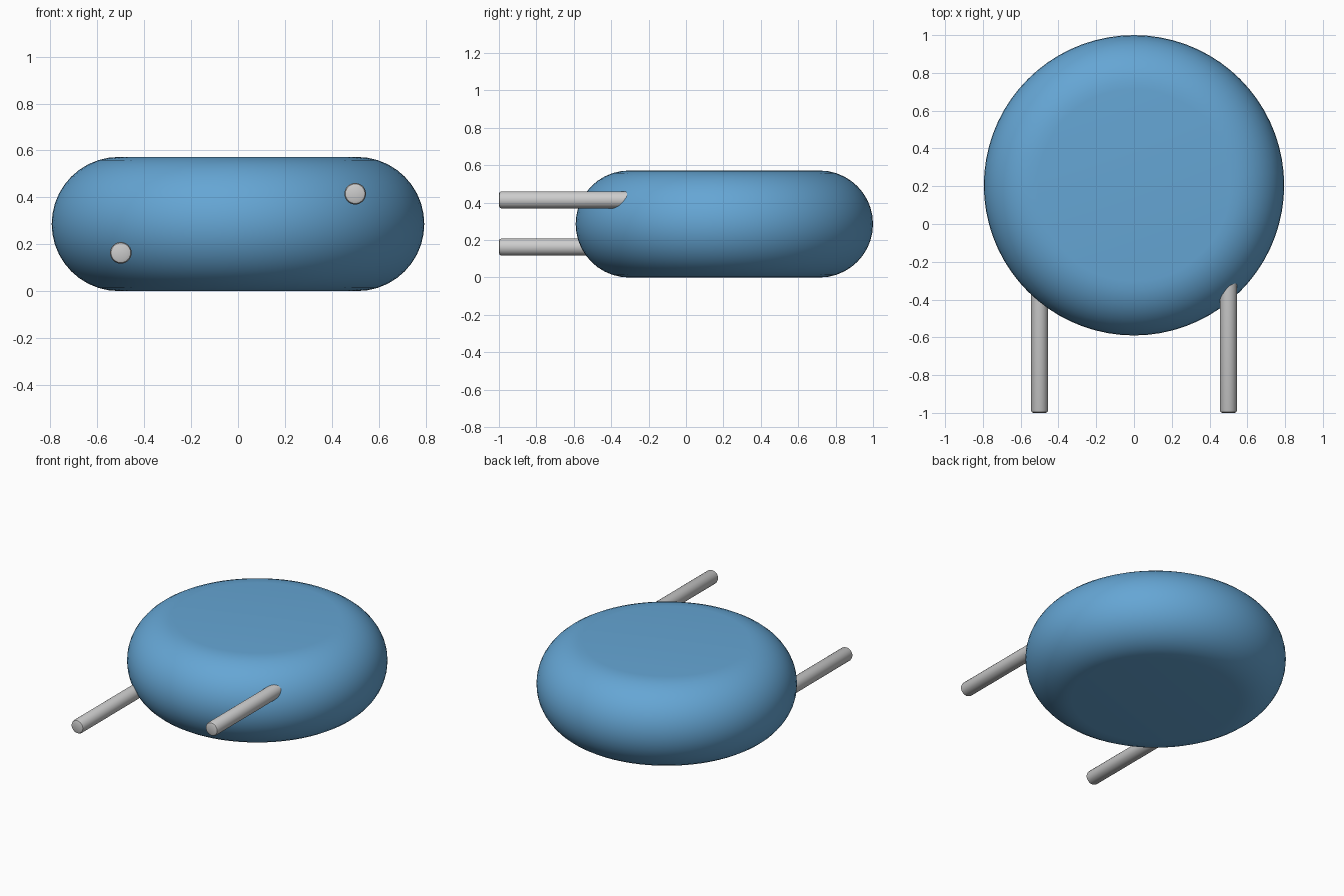
import bpy, bmesh
from math import pi, sin, cos
from mathutils import Matrix

if "Cube" in bpy.data.objects:
    bpy.data.objects.remove(bpy.data.objects["Cube"])


def lathe(name, profile, segments, matrix, color=None, angle=40):
    """Spin an (r, z) profile about z; profile starts and ends on the axis."""
    bm = bmesh.new()
    verts = [bm.verts.new((r, 0, z)) for r, z in profile]
    edges = [bm.edges.new(p) for p in zip(verts, verts[1:])]
    bmesh.ops.spin(bm, geom=verts + edges, axis=(0, 0, 1), cent=(0, 0, 0),
                   angle=2 * pi, steps=segments)
    bmesh.ops.remove_doubles(bm, verts=bm.verts, dist=1e-4)
    bmesh.ops.recalc_face_normals(bm, faces=bm.faces)
    mesh = bpy.data.meshes.new(name)
    bm.to_mesh(mesh)
    bm.free()
    obj = bpy.data.objects.new(name, mesh)
    obj.matrix_world = matrix
    bpy.context.collection.objects.link(obj)
    if color:
        mat = bpy.data.materials.new(name)
        mat.diffuse_color = color
        mat.use_nodes = True
        mat.node_tree.nodes["Principled BSDF"].inputs["Base Color"].default_value = mat.diffuse_color
        mesh.materials.append(mat)
    bpy.ops.object.select_all(action='DESELECT')
    obj.select_set(True)
    bpy.context.view_layer.objects.active = obj
    bpy.ops.object.shade_smooth_by_angle(angle=angle * pi / 180)
    return obj


# Rounded disc body: flat caps with a half-round rim
R, H = 0.795, 0.572
h = H / 2
rim = [(R - h + h * cos(a), h + h * sin(a))
       for a in (-pi / 2 + pi * i / 20 for i in range(21))]
lathe("disc_body", [(0, 0)] + rim + [(0, H)], 72,
      Matrix.Translation((0, 0.205, 0)), (0.13, 0.38, 0.66, 1))

# Wire leads: staggered in height, running forward out of the body
r, length, b = 0.046, 0.85, 0.014
lead = [(0, 0), (r - b, 0), (r - b * 0.3, b * 0.3), (r, b), (r, length), (0, length)]
for name, x, z in (("left_lead", -0.5, 0.163), ("right_lead", 0.5, 0.415)):
    lathe(name, lead, 24,
          Matrix.Translation((x, -1, z)) @ Matrix.Rotation(-pi / 2, 4, 'X'))
